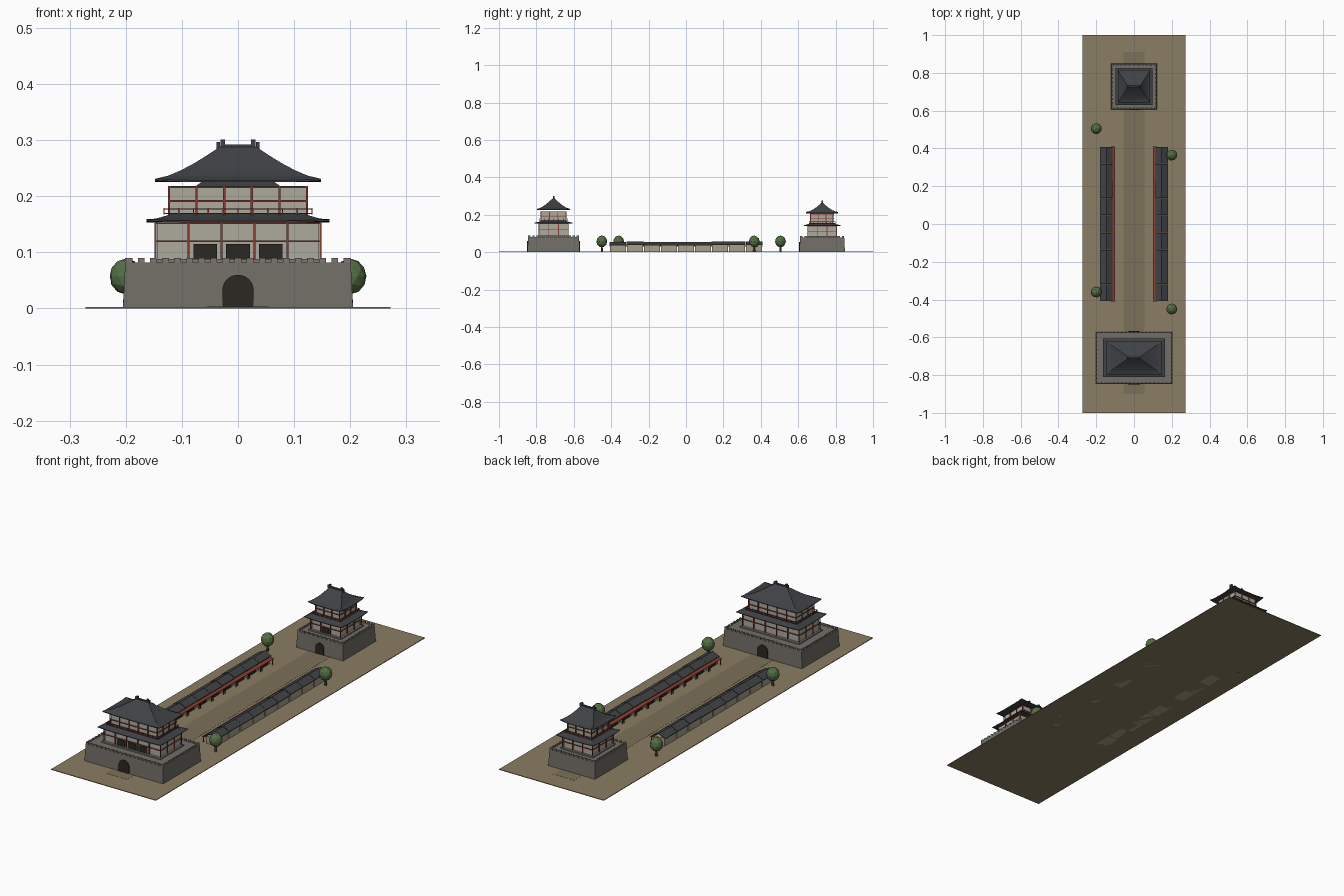
import bpy, bmesh, math, random
from mathutils import Vector

if "Cube" in bpy.data.objects:
    bpy.data.objects.remove(bpy.data.objects["Cube"])

random.seed(4)


def mat(name, r, g, b):
    m = bpy.data.materials.new(name)
    m.diffuse_color = (r, g, b, 1)
    m.use_nodes = True
    m.node_tree.nodes["Principled BSDF"].inputs["Base Color"].default_value = m.diffuse_color
    return m


EARTH = mat("earth", 0.26, 0.205, 0.125)
PAVING = mat("paving", 0.2, 0.16, 0.1)
STONE = mat("stone", 0.17, 0.155, 0.135)
TRIM = mat("stone_trim", 0.2, 0.19, 0.17)
TILE = mat("roof_tile", 0.05, 0.054, 0.06)
RED = mat("red_timber", 0.25, 0.045, 0.03)
PANEL = mat("plaster", 0.42, 0.4, 0.34)
DARK = mat("dark_opening", 0.025, 0.02, 0.015)
BEIGE = mat("shop_wall", 0.4, 0.35, 0.24)
LEAF = mat("leaf", 0.09, 0.16, 0.06)
BARK = mat("bark", 0.1, 0.06, 0.03)


def finish(bm, name, material):
    bmesh.ops.recalc_face_normals(bm, faces=bm.faces)
    me = bpy.data.meshes.new(name)
    bm.to_mesh(me)
    bm.free()
    me.materials.append(material)
    ob = bpy.data.objects.new(name, me)
    bpy.context.collection.objects.link(ob)
    return ob


def loft(bm, rings):
    """Skin a list of equal-length closed point rings and cap both ends."""
    vs = [[bm.verts.new(p) for p in r] for r in rings]
    n = len(vs[0])
    for a, b in zip(vs, vs[1:]):
        for i in range(n):
            bm.faces.new((a[i], a[(i + 1) % n], b[(i + 1) % n], b[i]))
    bm.faces.new(vs[0][::-1])
    bm.faces.new(vs[-1])


def rect(cx, cy, hx, hy, z):
    return [(cx + a * hx, cy + b * hy, z) for a, b in ((-1, -1), (1, -1), (1, 1), (-1, 1))]


def boxes(name, material, items):
    """One object from boxes given as (x0, x1, y0, y1, z0, z1)."""
    bm = bmesh.new()
    for x0, x1, y0, y1, z0, z1 in items:
        c = ((x0 + x1) / 2, (y0 + y1) / 2, (x1 - x0) / 2, (y1 - y0) / 2)
        loft(bm, [rect(*c, z0), rect(*c, z1)])
    return finish(bm, name, material)


def at(x, y, hx, hy, z0, z1):
    return (x - hx, x + hx, y - hy, y + hy, z0, z1)


def spread(h, n):
    return [-h + 2 * h * i / n for i in range(n + 1)]


def hip_roof(name, cy, eave, top, z0, z1, power, lift, thick=0.003):
    """Concave hipped roof with upturned corners, from eave half sizes to top half sizes."""
    bm, rings, seg = bmesh.new(), [], 8
    for k in (-1, 0, 1, 2, 3, 4, 5):
        t = max(k, 0) / 5
        hx, hy = (e + (p - e) * t for e, p in zip(eave, top))
        z = z0 + (z1 - z0) * t ** power + (thick if k >= 0 else 0)
        ring, c = [], rect(0, cy, hx, hy, z)
        for s in range(4):
            a, b = Vector(c[s]), Vector(c[(s + 1) % 4])
            for i in range(seg):
                u = i / seg
                p = a.lerp(b, u)
                p.z += lift * abs(2 * u - 1) ** 4 * (1 - t) ** 3
                ring.append(p)
        rings.append(ring)
    loft(bm, rings)
    return finish(bm, name, TILE)


def arch(name, cy, hy, w, h):
    """Dark gateway: half-round top on straight jambs, extruded along y."""
    pts = [(-w, 0.003)] + [(-w * math.cos(a), h - w + w * math.sin(a))
                           for a in (math.pi * i / 12 for i in range(13))] + [(w, 0.003)]
    bm = bmesh.new()
    loft(bm, [[(x, cy + s * hy, z) for x, z in pts] for s in (-1, 1)])
    finish(bm, name, DARK)


def storey(name, cy, hx, hy, z0, z1, nx, ny, mid):
    """Plaster core with red posts and horizontal beams on four sides."""
    boxes(name + "_walls", PANEL, [at(0, cy, hx - 0.003, hy - 0.003, z0, z1)])
    r, parts = 0.002, []
    for s in (-1, 1):
        parts += [at(x, cy + s * hy, r, r, z0, z1) for x in spread(hx, nx)]
        parts += [at(s * hx, cy + y, r, r, z0, z1) for y in spread(hy, ny)[1:-1]]
        for z in (mid, z1 - 0.0035):
            parts += [at(0, cy + s * hy, hx, 0.0018, z, z + 0.003),
                      at(s * hx, cy, 0.0018, hy, z, z + 0.003)]
    boxes(name + "_timber", RED, parts)


def railing(name, cy, hx, hy, z, nx, ny):
    r, parts = 0.0012, []
    for s in (-1, 1):
        parts += [at(x, cy + s * hy, r, r, z, z + 0.012) for x in spread(hx, nx)]
        parts += [at(s * hx, cy + y, r, r, z, z + 0.012) for y in spread(hy, ny)]
        for dz in (0.001, 0.009):
            parts += [at(0, cy + s * hy, hx, r, z + dz, z + dz + 0.002),
                      at(s * hx, cy, r, hy, z + dz, z + dz + 0.002)]
    boxes(name, RED, parts)


def base(name, cy, hx, hy, h):
    """Battered masonry base with a ring of merlons."""
    bm = bmesh.new()
    loft(bm, [rect(0, cy, hx, hy, 0), rect(0, cy, hx - 0.004, hy - 0.004, h)])
    finish(bm, name + "_base", STONE)
    tx, ty, m = hx - 0.007, hy - 0.007, []
    for s in (-1, 1):
        m += [at(x, cy + s * ty, 0.006, 0.003, h, h + 0.008) for x in spread(tx - 0.004, round(tx * 2 / 0.022))]
        m += [at(s * tx, cy + y, 0.003, 0.006, h, h + 0.008) for y in spread(ty - 0.004, round(ty * 2 / 0.022))]
    boxes(name + "_merlons", TRIM, m)


def ridge(name, cy, hx, z):
    parts = [at(0, cy, hx, 0.004, z - 0.004, z + 0.004)]
    for s in (-1, 1):
        parts += [at(s * (hx - 0.004), cy, 0.004, 0.004, z, z + 0.013),
                  at(s * (hx + 0.004), cy, 0.003, 0.003, z - 0.006, z + 0.009)]
    boxes(name, TILE, parts)


# Ground and paved street
boxes("ground", EARTH, [(-0.272, 0.272, -1, 1, 0, 0.003)])
boxes("street", PAVING, [(-0.055, 0.055, -0.9, 0.91, 0.001, 0.0036)])

# Large front gate
G = -0.708
base("gate", G, 0.205, 0.14, 0.082)
arch("gate_archway", G, 0.142, 0.028, 0.06)
boxes("gate_floor", TRIM, [at(0, G, 0.153, 0.087, 0.08, 0.088)])
storey("gate_lower", G, 0.147, 0.078, 0.086, 0.154, 5, 3, 0.118)
boxes("gate_doors", DARK, [at(x, G - 0.077, 0.021, 0.0015, 0.088, 0.115) for x in (-0.058, 0, 0.058)])
hip_roof("gate_lower_roof", G, (0.163, 0.102), (0.118, 0.062), 0.153, 0.166, 1.3, 0.003)
storey("gate_upper", G, 0.123, 0.067, 0.165, 0.218, 5, 3, 0.19)
railing("gate_railing", G, 0.132, 0.076, 0.167, 10, 6)
hip_roof("gate_upper_roof", G, (0.148, 0.088), (0.03, 0.002), 0.225, 0.287, 1.35, 0.003)
ridge("gate_ridge", G, 0.031, 0.288)

# Smaller rear tower
T = 0.728
base("tower", T, 0.122, 0.122, 0.078)
arch("tower_archway", T - 0.09, 0.034, 0.022, 0.055)
boxes("tower_floor", TRIM, [at(0, T, 0.084, 0.084, 0.076, 0.084)])
storey("tower_lower", T, 0.077, 0.077, 0.08, 0.14, 3, 3, 0.11)
boxes("tower_door", DARK, [at(0, T - 0.076, 0.018, 0.0015, 0.084, 0.108)])
hip_roof("tower_lower_roof", T, (0.098, 0.098), (0.062, 0.062), 0.139, 0.153, 1.3, 0.004)
storey("tower_upper", T, 0.062, 0.062, 0.152, 0.206, 3, 3, 0.178)
railing("tower_railing", T, 0.07, 0.07, 0.153, 6, 6)
hip_roof("tower_upper_roof", T, (0.086, 0.086), (0.032, 0.002), 0.206, 0.262, 1.4, 0.006)
ridge("tower_ridge", T, 0.034, 0.264)

# Two rows of nine shops facing the street
for s, side in ((-1, "left"), (1, "right")):
    walls, fronts, timber = [], [], []
    roofs, awnings = bmesh.new(), bmesh.new()

    def slab(bm, profile, y0, y1):
        loft(bm, [[(s * x, y, z) for x, z in profile] for y in (y0, y1)])

    for y in spread(0.364, 8):
        h = 0.036 + random.uniform(0, 0.004)
        a, b = sorted((s * 0.12, s * 0.173))
        walls.append((a, b, y - 0.042, y + 0.042, 0, h))
        a, b = sorted((s * 0.1185, s * 0.121))
        fronts.append((a, b, y - 0.03, y + 0.03, 0.003, 0.027))
        slab(roofs, [(0.113, h - 0.001), (0.145, h + 0.014), (0.179, h - 0.001),
                     (0.179, h + 0.002), (0.145, h + 0.0175), (0.113, h + 0.002)], y - 0.0445, y + 0.0445)
        slab(awnings, [(0.1, 0.029), (0.121, 0.033), (0.121, 0.035), (0.1, 0.031)], y - 0.0455, y + 0.0455)
        timber += [at(s * 0.103, y + d, 0.0015, 0.0015, 0, 0.03) for d in (-0.04, 0.04)]
    boxes(side + "_shop_walls", BEIGE, walls)
    boxes(side + "_shop_fronts", DARK, fronts)
    boxes(side + "_shop_posts", RED, timber)
    finish(roofs, side + "_shop_roofs", TILE)
    finish(awnings, side + "_shop_awnings", RED)

# Low-poly trees
for i, (x, y) in enumerate(((-0.2, 0.505), (0.2, 0.365), (-0.2, -0.36), (0.2, -0.45))):
    bpy.ops.mesh.primitive_cone_add(vertices=6, radius1=0.006, radius2=0.004, depth=0.04, location=(x, y, 0.02))
    bpy.context.object.name = f"tree_trunk_{i}"
    bpy.context.object.data.materials.append(BARK)
    bpy.ops.mesh.primitive_ico_sphere_add(subdivisions=2, radius=0.029, location=(x, y, 0.057))
    crown = bpy.context.object
    crown.name = f"tree_crown_{i}"
    crown.scale.z = 1.1
    crown.rotation_euler.z = i
    crown.data.materials.append(LEAF)
